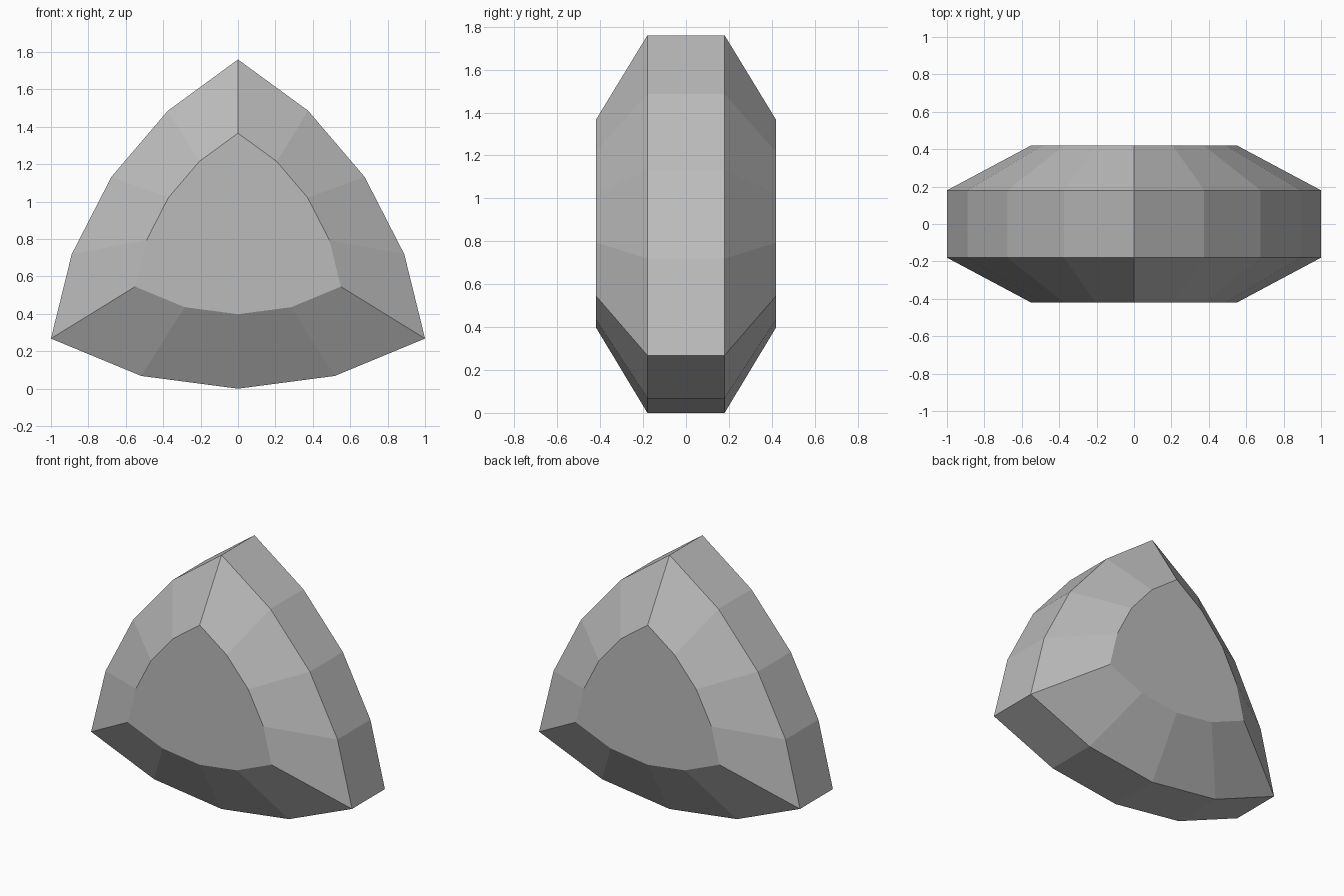
import bpy
import bmesh
from mathutils import Vector

old = bpy.data.objects.get("Cube")
if old:
    bpy.data.objects.remove(old, do_unlink=True)

RADIUS = 2.0       # bulge radius of every side
SEGMENTS = 4       # facets per side
CENTRE = Vector((0, 0.885))
TABLE_SCALE = 0.55
GIRDLE_Y, TABLE_Y = 0.18, 0.42

stone = bpy.data.materials.new("grey_stone")
stone.use_nodes = True
colour = (0.5, 0.5, 0.5, 1)
stone.diffuse_color = colour
stone.node_tree.nodes["Principled BSDF"].inputs["Base Color"].default_value = colour


def arc(a, b):
    """Points from a up to, but not including, b on an outward bulging arc."""
    chord = b - a
    outward = Vector((chord.y, -chord.x)).normalized()
    hub = (a + b) / 2 - outward * (RADIUS ** 2 - (chord.length / 2) ** 2) ** 0.5
    start, end = (a - hub).normalized(), (b - hub).normalized()
    return [hub + start.slerp(end, i / SEGMENTS) * RADIUS for i in range(SEGMENTS)]


# Rounded triangle outline in x and z, counter-clockwise from the front
corners = [Vector((0, 1.76)), Vector((-1, 0.268)), Vector((1, 0.268))]
outline = []
for i, corner in enumerate(corners):
    outline += arc(corner, corners[(i + 1) % 3])

# Stack the outline from front table to back table
bm = bmesh.new()
rings = []
for y, scale in ((-TABLE_Y, TABLE_SCALE), (-GIRDLE_Y, 1), (GIRDLE_Y, 1), (TABLE_Y, TABLE_SCALE)):
    ring = [CENTRE + (p - CENTRE) * scale for p in outline]
    rings.append([bm.verts.new((p.x, y, p.y)) for p in ring])

for front, back in zip(rings, rings[1:]):
    for i in range(len(outline)):
        j = (i + 1) % len(outline)
        bm.faces.new((front[i], back[i], back[j], front[j]))
bm.faces.new(rings[0])
bm.faces.new(list(reversed(rings[-1])))
bmesh.ops.recalc_face_normals(bm, faces=bm.faces)

mesh = bpy.data.meshes.new("cut_gem")
bm.to_mesh(mesh)
bm.free()
mesh.materials.append(stone)
gem = bpy.data.objects.new("cut_gem", mesh)
bpy.context.collection.objects.link(gem)
